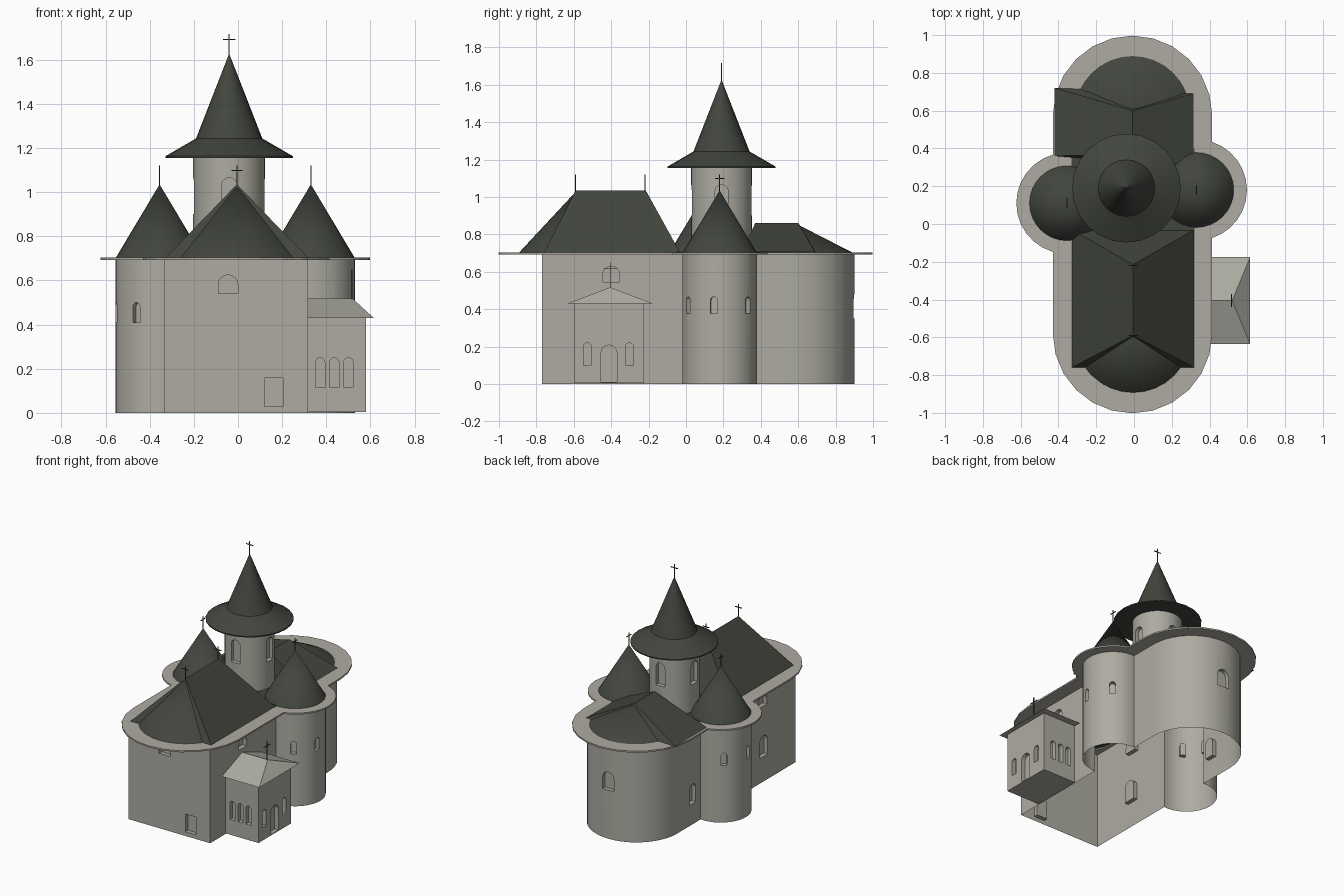
import bpy, bmesh, math
from mathutils import Matrix, Vector

if "Cube" in bpy.data.objects:
    bpy.data.objects.remove(bpy.data.objects["Cube"])


def material(name, c):
    m = bpy.data.materials.new(name)
    m.diffuse_color = (*c, 1)
    m.use_nodes = True
    m.node_tree.nodes["Principled BSDF"].inputs["Base Color"].default_value = m.diffuse_color
    return m


STONE = material("stone", (0.42, 0.41, 0.36))
SHINGLE = material("shingle", (0.055, 0.06, 0.048))
RIGHT, LEFT = (0.33, 0.18), (-0.355, 0.11)      # side apse centres
TOWER = (-0.04, 0.19)


def finish(name, bm, mat, smooth=True):
    bmesh.ops.recalc_face_normals(bm, faces=bm.faces)
    me = bpy.data.meshes.new(name)
    bm.to_mesh(me)
    bm.free()
    ob = bpy.data.objects.new(name, me)
    bpy.context.collection.objects.link(ob)
    me.materials.append(mat)
    if smooth:
        bpy.ops.object.select_all(action='DESELECT')
        ob.select_set(True)
        bpy.context.view_layer.objects.active = ob
        bpy.ops.object.shade_smooth_by_angle(angle=math.radians(31))
    return ob


def arc(c, r, a0, a1, n):
    return [(c[0] + r * math.cos(a0 + (a1 - a0) * i / n),
             c[1] + r * math.sin(a0 + (a1 - a0) * i / n)) for i in range(n + 1)]


def outline(R, s, n, flat_front=False):
    """Trefoil plan: nave half width R, side apse radius s."""
    cx, pi = -0.008, math.pi
    if flat_front:
        pts = [(cx - R, -0.77), (cx + R, -0.77)]
    else:
        pts = arc((cx, -0.58), R, pi, 2 * pi, n)
    a = math.acos((cx + R - RIGHT[0]) / s)
    pts += arc(RIGHT, s, -a, a, n)
    pts += arc((cx, 0.575), R, 0, pi, n)
    a = math.acos((LEFT[0] - (cx - R)) / s)
    pts += arc(LEFT, s, pi - a, pi + a, n)
    return pts


def prism(bm, pts, z0, z1):
    f = bm.faces.new([bm.verts.new((x, y, z0)) for x, y in pts])
    g = bmesh.ops.extrude_face_region(bm, geom=[f])
    bmesh.ops.translate(bm, vec=(0, 0, z1 - z0),
                        verts=[v for v in g['geom'] if isinstance(v, bmesh.types.BMVert)])


def niche(bm, x, y, deg, z0, z1, w, arched=True, depth=0.03):
    """Cutter for a recess at a wall point whose outward direction is deg."""
    h = w / 2
    prof = [(-h, z0), (h, z0)]
    prof += arc((0, z1 - h), h, 0, math.pi, 8) if arched else [(h, z1), (-h, z1)]
    m = Matrix.Translation((x, y, 0)) @ Matrix.Rotation(math.radians(deg), 4, 'Z')
    rings = [[bm.verts.new(m @ Vector((d, u, z))) for u, z in prof] for d in (-depth, 0.04)]
    n = len(prof)
    bm.faces.new(rings[0])
    bm.faces.new(rings[1])
    for i in range(n):
        bm.faces.new([r[k % n] for r, k in ((rings[0], i), (rings[0], i + 1),
                                            (rings[1], i + 1), (rings[1], i))])


def carve(ob, cutter_bm, open_ends=False):
    cutter = finish("niche_cutter", cutter_bm, STONE, False)
    cutter.hide_render = True
    mod = ob.modifiers.new("niches", 'BOOLEAN')
    mod.object, mod.operation, mod.solver = cutter, 'DIFFERENCE', 'EXACT'
    bpy.context.view_layer.objects.active = ob
    bpy.ops.object.modifier_move_to_index(modifier="niches", index=0)
    bpy.ops.object.modifier_apply(modifier="niches")
    bpy.data.objects.remove(cutter)
    if open_ends:
        bm = bmesh.new()
        bm.from_mesh(ob.data)
        zs = [v.co.z for v in bm.verts]
        ends = [f for f in bm.faces if abs(f.normal.z) > 0.99 and
                (max(v.co.z for v in f.verts) < min(zs) + 1e-4 or
                 min(v.co.z for v in f.verts) > max(zs) - 1e-4)]
        bmesh.ops.delete(bm, geom=ends, context='FACES')
        bm.to_mesh(ob.data)
        bm.free()


# Church walls, open below and above
bm = bmesh.new()
prism(bm, outline(0.325, 0.2, 20, True), 0, 0.695)
walls = finish("church_walls", bm, STONE)
cut = bmesh.new()
niche(cut, -0.045, -0.77, -90, 0.54, 0.625, 0.088)             # front window
niche(cut, 0.162, -0.77, -90, 0.03, 0.158, 0.085, False)       # front door
for x, d in ((0.317, 0), (-0.333, 180)):                       # upper nave windows
    niche(cut, x, -0.40, d, 0.545, 0.63, 0.09)
niche(cut, -0.333, -0.41, 180, 0.18, 0.33, 0.09)
niche(cut, -0.333, 0.40, 180, 0.15, 0.29, 0.07)
niche(cut, -0.008, 0.90, 90, 0.35, 0.48, 0.09)                 # back apse window
for c, angles, z in ((RIGHT, (-58, -9, 49), 0.376), (LEFT, (238, 189, 131), 0.41)):
    for d in angles:
        a = math.radians(d)
        niche(cut, c[0] + 0.2 * math.cos(a), c[1] + 0.2 * math.sin(a), d, z, z + 0.09, 0.038)
carve(walls, cut, True)

# Flat eave ring around the whole plan
bm = bmesh.new()
loops = [[bm.verts.new((x, y, z)) for x, y in outline(R, s, 12)]
         for R, s, z in ((0.31, 0.195, 0.703), (0.422, 0.268, 0.703),
                         (0.422, 0.268, 0.692), (0.31, 0.195, 0.692))]
n = len(loops[0])
for k in range(4):
    A, B = loops[k], loops[(k + 1) % 4]
    for i in range(n):
        bm.faces.new((A[i], A[(i + 1) % n], B[(i + 1) % n], B[i]))
finish("eave_ring", bm, STONE, False)


# Roofs
def cone(name, c, r, z0, z1, segs=32):
    bm = bmesh.new()
    bmesh.ops.create_cone(bm, segments=segs, radius1=r, radius2=0, depth=z1 - z0,
                          matrix=Matrix.Translation((*c, (z0 + z1) / 2)))
    return finish(name, bm, SHINGLE)


def hip(name, base, ridge, z0, z1, mat):
    """Base corners: front-left, front-right, back-right, back-left."""
    bm = bmesh.new()
    a, b, c, d = [bm.verts.new((*p, z0)) for p in base]
    e, f = [bm.verts.new((*p, z1)) for p in ridge]
    for q in ((a, b, e), (b, c, f, e), (c, d, f), (d, a, e, f), (d, c, b, a)):
        bm.faces.new(q)
    return finish(name, bm, mat, False)


hip("nave_roof", ((-0.33, -0.76), (0.32, -0.76), (0.32, -0.03), (-0.33, -0.03)),
    ((-0.005, -0.59), (-0.005, -0.215)), 0.70, 1.035, SHINGLE)
cone("nave_round_end", (-0.005, -0.585), 0.31, 0.70, 1.033)
hip("altar_roof", ((-0.42, 0.36), (0.315, 0.30), (0.315, 0.69), (-0.42, 0.72)),
    ((-0.008, 0.37), (-0.008, 0.60)), 0.705, 0.86, SHINGLE)
cone("altar_round_end", (-0.008, 0.583), 0.312, 0.70, 0.86)
for side, c in (("right", RIGHT), ("left", LEFT)):
    cone(side + "_apse_roof", c, 0.2, 0.70, 1.035)
bm = bmesh.new()
prism(bm, [(-0.33, -0.05), (0.32, -0.05), (0.32, 0.4), (-0.33, 0.4)], 0.695, 0.706)
finish("crossing_deck", bm, SHINGLE, False)

# Tower drum and its flared spire
bm = bmesh.new()
prism(bm, arc(TOWER, 0.163, 0, 2 * math.pi, 32)[:-1], 0.70, 1.16)
drum = finish("tower_drum", bm, STONE)
cut = bmesh.new()
for d in (0, 90, 180, 270):
    a = math.radians(d)
    niche(cut, TOWER[0] + 0.163 * math.cos(a), TOWER[1] + 0.163 * math.sin(a), d, 0.90, 1.065, 0.07)
carve(drum, cut)
bm = bmesh.new()
rings = [[bm.verts.new((x, y, z)) for x, y in arc(TOWER, r, 0, 2 * math.pi, 24)[:-1]]
         for r, z in ((0.288, 1.155), (0.288, 1.163), (0.15, 1.243), (0.003, 1.62))]
for A, B in zip(rings, rings[1:]):
    for i in range(24):
        bm.faces.new((A[i], A[(i + 1) % 24], B[(i + 1) % 24], B[i]))
bm.faces.new(rings[0])
bm.faces.new(rings[-1])
finish("tower_spire", bm, SHINGLE)

# Entrance porch on the right side
bm = bmesh.new()
prism(bm, [(0.31, -0.595), (0.58, -0.595), (0.58, -0.225), (0.31, -0.225)], 0.005, 0.435)
porch = finish("porch_walls", bm, STONE, False)
cut = bmesh.new()
for y, d in ((-0.595, -90), (-0.225, 90)):
    for x in (0.372, 0.436, 0.5):
        niche(cut, x, y, d, 0.115, 0.25, 0.042)
for y in (-0.528, -0.302):
    niche(cut, 0.58, y, 0, 0.10, 0.22, 0.042)
niche(cut, 0.58, -0.412, 0, 0.012, 0.208, 0.085)
carve(porch, cut)
hip("porch_roof", ((0.615, -0.635), (0.615, -0.175), (0.317, -0.175), (0.317, -0.635)),
    ((0.52, -0.405), (0.317, -0.405)), 0.43, 0.517, STONE)


# Roof crosses
def cross(name, x, y, z, h, half, along_y=False):
    bm = bmesh.new()
    t = 0.005
    bar = (t, 2 * half, t) if along_y else (2 * half, t, t)
    for size, zc in (((t, t, h + 0.02), z + h / 2 - 0.01), (bar, z + h * 0.76)):
        bmesh.ops.create_cube(bm, size=1, matrix=Matrix.Translation((x, y, zc))
                              @ Matrix.Diagonal((*size, 1)))
    finish(name, bm, SHINGLE, False)


cross("tower_cross", *TOWER, 1.615, 0.1, 0.028)
cross("nave_front_cross", -0.005, -0.59, 1.03, 0.09, 0.025)
cross("nave_back_cross", -0.005, -0.22, 1.03, 0.09, 0.025)
cross("right_apse_cross", *RIGHT, 1.03, 0.09, 0.025, True)
cross("left_apse_cross", *LEFT, 1.03, 0.09, 0.025, True)
cross("porch_cross", 0.515, -0.405, 0.51, 0.14, 0.035, True)
